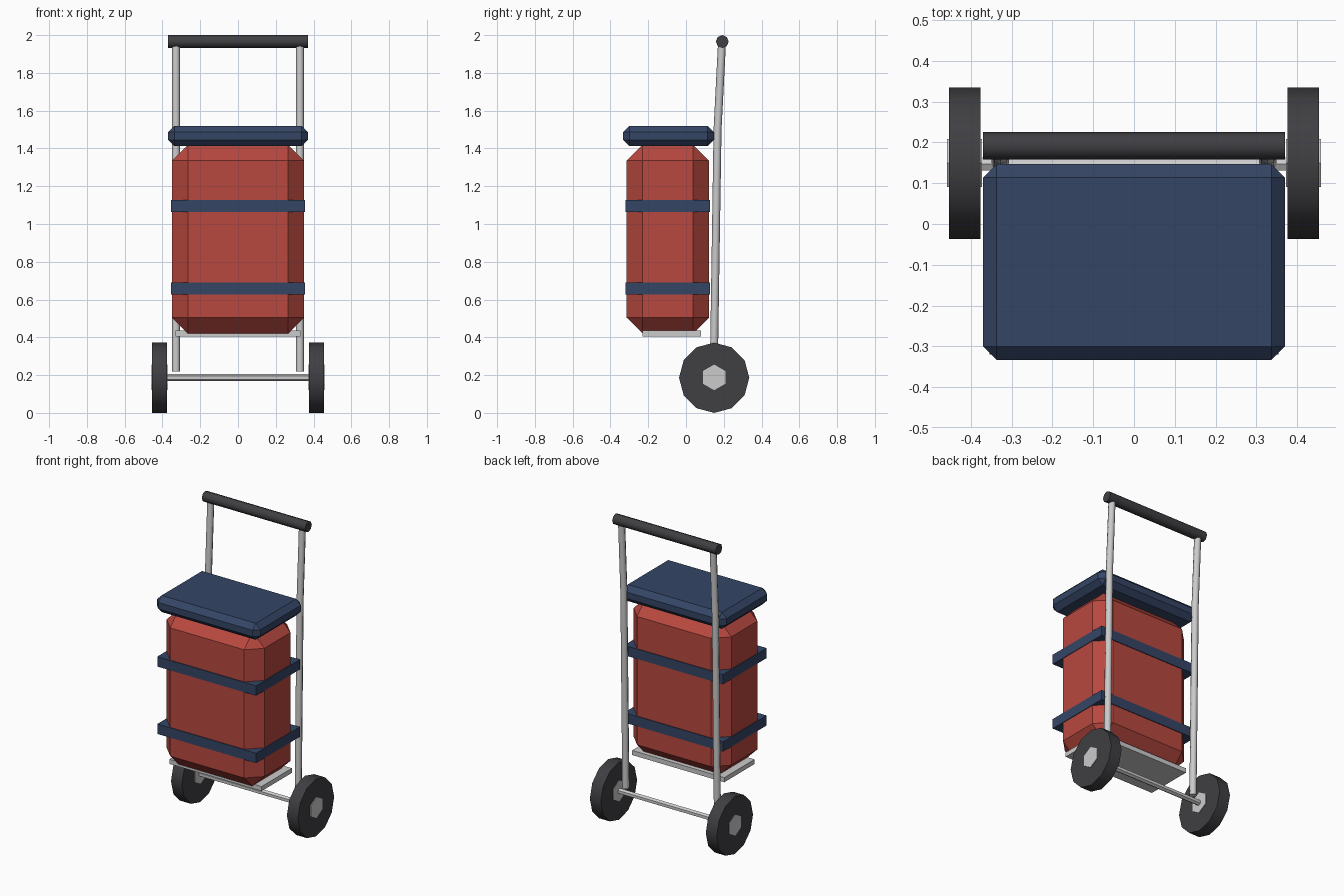
import bpy, bmesh
from math import pi, radians
from mathutils import Matrix

if "Cube" in bpy.data.objects:
    bpy.data.objects.remove(bpy.data.objects["Cube"])


def material(name, rgb):
    m = bpy.data.materials.new(name)
    m.diffuse_color = (*rgb, 1)
    m.use_nodes = True
    m.node_tree.nodes["Principled BSDF"].inputs["Base Color"].default_value = m.diffuse_color
    return m


RED = material("red", (0.48, 0.065, 0.05))
NAVY = material("navy", (0.035, 0.06, 0.13))
DARK = material("dark_rubber", (0.05, 0.05, 0.056))


def finish(name, bm, mat=None, smooth=False):
    me = bpy.data.meshes.new(name)
    bm.to_mesh(me)
    bm.free()
    ob = bpy.data.objects.new(name, me)
    bpy.context.collection.objects.link(ob)
    if mat:
        me.materials.append(mat)
    if smooth:
        bpy.ops.object.select_all(action='DESELECT')
        ob.select_set(True)
        bpy.context.view_layer.objects.active = ob
        bpy.ops.object.shade_smooth_by_angle(angle=radians(50))
    return ob


def box(name, x, y, z, mat=None, chamfer=0):
    """Box from (min, max) pairs, with an optional one-step chamfer."""
    bm = bmesh.new()
    size = [b - a for a, b in (x, y, z)]
    mid = [(a + b) / 2 for a, b in (x, y, z)]
    bmesh.ops.create_cube(bm, size=1, matrix=Matrix.Translation(mid) @ Matrix.Diagonal((*size, 1)))
    if chamfer:
        bmesh.ops.bevel(bm, geom=bm.edges[:], offset=chamfer, segments=1,
                        affect='EDGES', profile=0.5)
    return finish(name, bm, mat)


def rod_x(name, x0, x1, y, z, r, sides, mat=None):
    """Cylinder lying along x, with one corner pointing up."""
    bm = bmesh.new()
    m = (Matrix.Translation(((x0 + x1) / 2, y, z))
         @ Matrix.Rotation(pi / 2, 4, 'Y') @ Matrix.Rotation(pi / 2, 4, 'Z'))
    bmesh.ops.create_cone(bm, cap_ends=True, segments=sides, radius1=r, radius2=r,
                          depth=x1 - x0, matrix=m)
    return finish(name, bm, mat, smooth=True)


def tube(name, points, r):
    """Eight-sided tube along a path."""
    cu = bpy.data.curves.new(name, 'CURVE')
    cu.dimensions = '3D'
    cu.bevel_depth = r
    cu.bevel_resolution = 2
    cu.use_fill_caps = True
    sp = cu.splines.new('POLY')
    sp.points.add(len(points) - 1)
    for p, co in zip(sp.points, points):
        p.co = (*co, 1)
    ob = bpy.data.objects.new(name, cu)
    bpy.context.collection.objects.link(ob)
    return ob


# Bag, lid flap and straps
box("bag_body", (-0.35, 0.35), (-0.315, 0.122), (0.42, 1.42), RED, 0.085)
box("bag_lid", (-0.37, 0.37), (-0.333, 0.147), (1.413, 1.52), NAVY, 0.033)
for name, z in (("lower_strap", 0.659), ("upper_strap", 1.095)):
    box(name, (-0.354, 0.354), (-0.32, 0.127), (z - 0.032, z + 0.032), NAVY)

# Carrying plate, axle and handle
box("base_plate", (-0.33, 0.33), (-0.23, 0.08), (0.405, 0.435))
rod_x("axle", -0.4, 0.4, 0.147, 0.187, 0.018, 6)
rod_x("handle_grip", -0.37, 0.37, 0.192, 1.966, 0.034, 8, DARK)

# Frame poles, wheels and hubs on both sides
for side, s in (("left", -1), ("right", 1)):
    tube(side + "_pole", [(s * 0.328, 0.147, 0.22), (s * 0.328, 0.167, 1.5),
                          (s * 0.328, 0.19, 1.95)], 0.021)
    rod_x(side + "_wheel", s * 0.415 - 0.039, s * 0.415 + 0.039, 0.149, 0.186, 0.186, 12, DARK)
    rod_x(side + "_hub", s * 0.415 - 0.043, s * 0.415 + 0.043, 0.149, 0.188, 0.068, 6)
